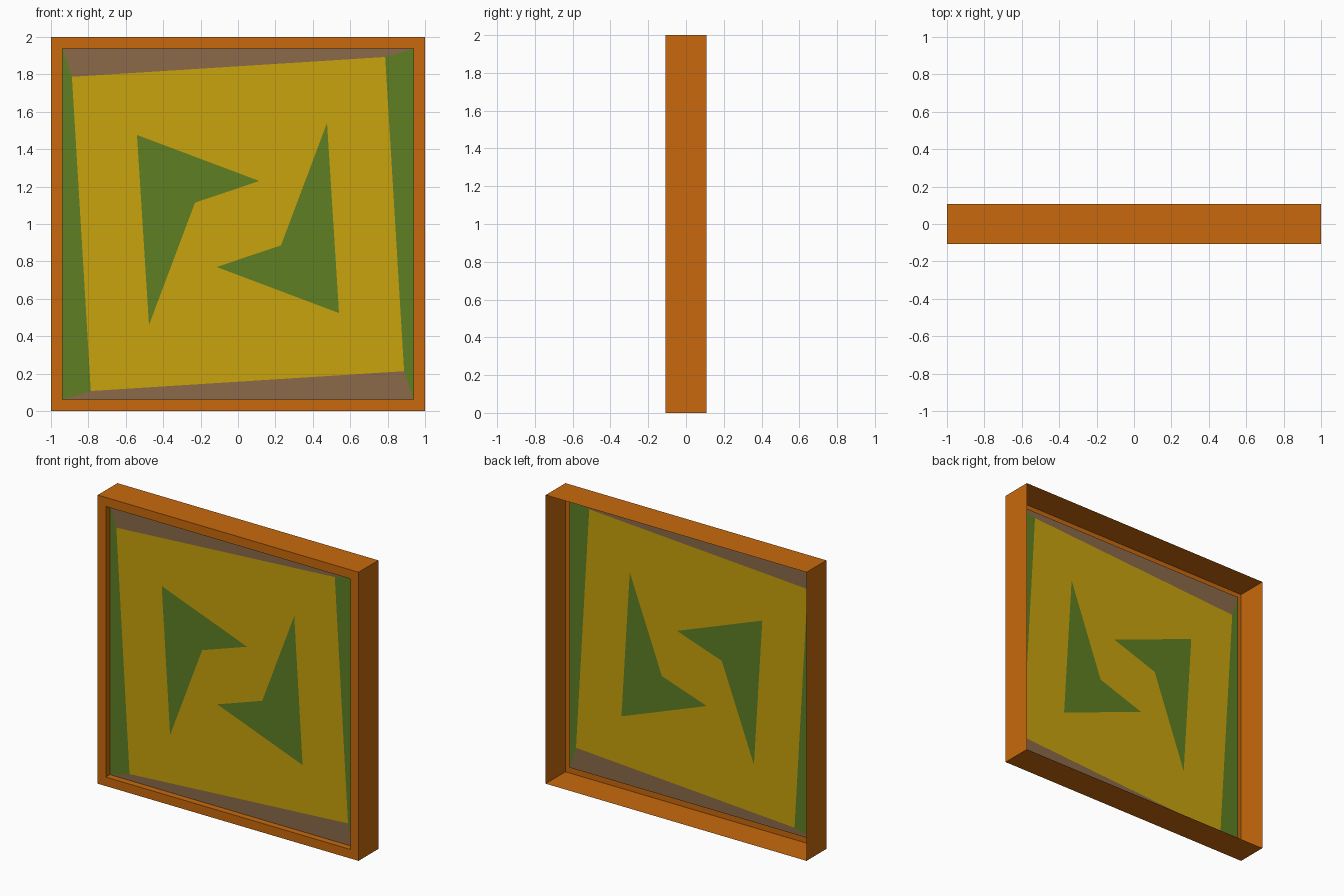
import bpy
import bmesh

if "Cube" in bpy.data.objects:
    bpy.data.objects.remove(bpy.data.objects["Cube"], do_unlink=True)

HALF_DEPTH = 0.108
PANEL_Y = -0.064
OPENING = 0.9375


def make_material(name, rgb):
    mat = bpy.data.materials.new(name)
    mat.use_nodes = True
    colour = (*rgb, 1.0)
    mat.diffuse_color = colour
    mat.node_tree.nodes["Principled BSDF"].inputs["Base Color"].default_value = colour
    return mat


def finish(name, bm, mats):
    mesh = bpy.data.meshes.new(name)
    bm.to_mesh(mesh)
    bm.free()
    for mat in mats:
        mesh.materials.append(mat)
    obj = bpy.data.objects.new(name, mesh)
    bpy.context.collection.objects.link(obj)
    return obj


orange = make_material("orange", (0.578, 0.141, 0.004))
yellow = make_material("yellow", (0.578, 0.366, 0.004))
green = make_material("green", (0.112, 0.216, 0.017))
brown = make_material("brown", (0.258, 0.144, 0.065))

# Frame: thin open-backed shell with a front rim and a lip running in to the panel
bm = bmesh.new()
loops = []
for size, y in ((1, HALF_DEPTH), (1, -HALF_DEPTH), (OPENING, -HALF_DEPTH), (OPENING, PANEL_Y)):
    loops.append([bm.verts.new((sx * size, y, 1 + sz * size))
                  for sx, sz in ((-1, -1), (1, -1), (1, 1), (-1, 1))])
for a, b in zip(loops, loops[1:]):
    for i in range(4):
        j = (i + 1) % 4
        bm.faces.new((a[i], a[j], b[j], b[i]))
finish("frame", bm, [orange])

# Panel: one flat sheet whose pattern repeats under a half turn about the centre
points = {
    "outer_tl": (-OPENING, OPENING), "outer_tr": (OPENING, OPENING),
    "inner_tl": (-0.888, 0.787), "inner_tr": (0.787, 0.893),
    "arrow_top": (-0.54, 0.476), "arrow_tip": (0.114, 0.23),
    "arrow_notch": (-0.23, 0.114), "arrow_foot": (-0.476, -0.54),
}
bm = bmesh.new()
verts = {}
for key, (x, z) in points.items():
    verts[key] = bm.verts.new((x, PANEL_Y, 1 + z))
    verts["-" + key] = bm.verts.new((-x, PANEL_Y, 1 - z))


def opposite(key):
    return key[1:] if key.startswith("-") else "-" + key


def add_face(keys, index):
    face = bm.faces.new([verts[k] for k in keys])
    face.material_index = index
    face.normal_update()
    if face.normal.y > 0:
        face.normal_flip()


YELLOW, GREEN, BROWN = range(3)
half_pattern = (
    ("outer_tl outer_tr inner_tr inner_tl", BROWN),
    ("outer_tl inner_tl -inner_tr -outer_tr", GREEN),
    ("arrow_top arrow_tip arrow_notch arrow_foot", GREEN),
    ("inner_tl arrow_top arrow_foot -inner_tr", YELLOW),
    ("inner_tl inner_tr -arrow_foot arrow_tip arrow_top", YELLOW),
)
for names, index in half_pattern:
    keys = names.split()
    add_face(keys, index)
    add_face([opposite(k) for k in keys], index)

# Yellow band between the two arrows
band = ["arrow_tip", "arrow_notch", "arrow_foot"]
add_face(band + [opposite(k) for k in band], YELLOW)
finish("panel", bm, [yellow, green, brown])
